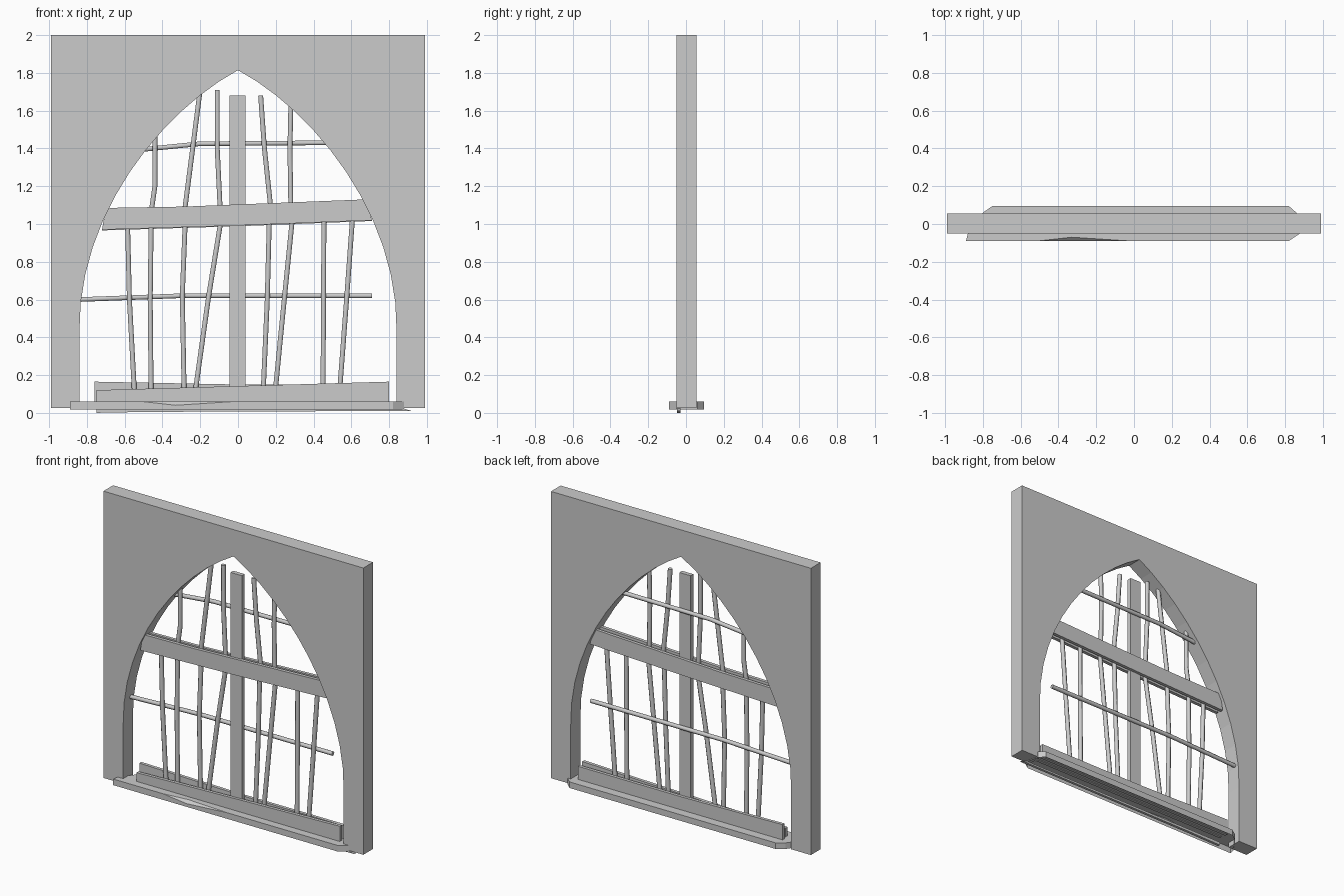
import bpy, bmesh
from mathutils import Vector
from mathutils.geometry import interpolate_bezier

if "Cube" in bpy.data.objects:
    bpy.data.objects.remove(bpy.data.objects["Cube"])


def finish(name, bm):
    bmesh.ops.recalc_face_normals(bm, faces=bm.faces)
    mesh = bpy.data.meshes.new(name)
    bm.to_mesh(mesh)
    bm.free()
    ob = bpy.data.objects.new(name, mesh)
    bpy.context.collection.objects.link(ob)
    return ob


def plate(name, outline, y0, y1):
    """Extrude an x-z outline from y0 to y1."""
    bm = bmesh.new()
    face = bm.faces.new([bm.verts.new((x, y0, z)) for x, z in outline])
    ext = bmesh.ops.extrude_face_region(bm, geom=[face], use_keep_orig=True)
    verts = [g for g in ext["geom"] if isinstance(g, bmesh.types.BMVert)]
    bmesh.ops.translate(bm, verts=verts, vec=(0, y1 - y0, 0))
    return finish(name, bm)


def bar(name, path, y, r=0.015):
    """Bent six-sided iron bar along x-z points."""
    cu = bpy.data.curves.new(name, "CURVE")
    cu.dimensions = "3D"
    cu.bevel_depth = r
    cu.bevel_resolution = 1
    cu.use_fill_caps = True
    sp = cu.splines.new("POLY")
    sp.points.add(len(path) - 1)
    for p, (x, z) in zip(sp.points, path):
        p.co = (x, y, z, 1)
    ob = bpy.data.objects.new(name, cu)
    bpy.context.collection.objects.link(ob)


# Wall with pointed arch opening
arc = interpolate_bezier(Vector((0.84, 0.43)), Vector((0.85, 1.05)),
                         Vector((0.40, 1.60)), Vector((0, 1.815)), 13)
right = [(0.84, 0.025)] + [(p.x, p.y) for p in arc]
left = [(-x, z) for x, z in reversed(right[:-1])]
plate("arch_wall", right + left + [(-0.99, 0.025), (-0.99, 2), (0.99, 2), (0.99, 0.025)],
      -0.05, 0.055)

# Centre post
plate("centre_post", [(-0.045, 0.08), (0.04, 0.08), (0.04, 1.68), (-0.045, 1.68)], -0.016, 0.014)

# Crossbeam boards, front and back, sandwiching the bars
beam = [(-0.72, 0.97), (0, 0.992), (0.71, 1.02), (0.67, 1.13), (-0.29, 1.092), (-0.70, 1.085)]
plate("crossbeam_front", beam, -0.035, -0.012)
plate("crossbeam_back", [(x, z - 0.004) for x, z in beam], 0.012, 0.034)

# Bottom rail boards
plate("bottom_rail_front", [(-0.75, 0.055), (0.80, 0.055), (0.80, 0.165), (-0.75, 0.12)],
      -0.035, -0.013)
plate("bottom_rail_back", [(-0.76, 0.055), (0.80, 0.055), (0.80, 0.15), (0, 0.15), (-0.76, 0.165)],
      0.012, 0.034)

# Sill: open-bottomed slab with a chipped front edge
bm = bmesh.new()
top_pts = [(-0.89, -0.09), (-0.51, -0.09), (-0.33, -0.07), (-0.02, -0.09), (0.82, -0.09),
           (0.88, -0.05), (0.86, 0.06), (0.82, 0.095), (-0.75, 0.095), (-0.80, 0.06), (-0.88, -0.05)]
top = [bm.verts.new((x, y, 0.06)) for x, y in top_pts]
bm.faces.new(top)
chip = bm.verts.new((-0.33, -0.09, 0.04))
bm.faces.new((top[1], chip, top[3], top[2]))
rim = [top[0], top[4]] + top[5:]
low = [bm.verts.new((v.co.x, v.co.y, 0.018)) for v in rim]
bm.faces.new((low[0], low[1], top[4], top[3], chip, top[1], top[0]))
for i in range(1, len(rim)):
    j = (i + 1) % len(rim)
    bm.faces.new((low[i], low[j], rim[j], rim[i]))
finish("sill", bm)

# Rough footing strip under the sill
plate("sill_footing", [(-0.75, 0.0), (-0.48, 0.005), (0.84, 0.01), (0.92, 0.01),
                       (0.88, 0.022), (-0.75, 0.022)], -0.048, -0.03)

# Bent upright bars
lower = [
    [(-0.585, 1.0), (-0.575, 0.6), (-0.548, 0.10)],
    [(-0.46, 1.0), (-0.465, 0.6), (-0.46, 0.10)],
    [(-0.28, 1.0), (-0.295, 0.62), (-0.285, 0.10)],
    [(-0.09, 1.02), (-0.155, 0.62), (-0.228, 0.10)],
    [(0.166, 1.03), (0.155, 0.6), (0.133, 0.10)],
    [(0.288, 1.03), (0.24, 0.55), (0.196, 0.10)],
    [(0.455, 1.04), (0.453, 0.6), (0.45, 0.10)],
    [(0.607, 1.04), (0.575, 0.6), (0.537, 0.10)],
]
upper = [
    [(-0.46, 1.06), (-0.44, 1.2), (-0.44, 1.47)],
    [(-0.284, 1.06), (-0.24, 1.4), (-0.203, 1.69)],
    [(-0.094, 1.07), (-0.11, 1.4), (-0.11, 1.71)],
    [(0.174, 1.08), (0.14, 1.4), (0.12, 1.68)],
    [(0.28, 1.08), (0.275, 1.4), (0.28, 1.63)],
]
for i, p in enumerate(lower):
    bar(f"lower_bar_{i + 1}", p, 0)
for i, p in enumerate(upper):
    bar(f"upper_bar_{i + 1}", p, 0)

# Horizontal bars
bar("lower_horizontal_bar", [(-0.84, 0.60), (-0.3, 0.62), (0.71, 0.62)], 0.02, 0.014)
bar("upper_horizontal_bar", [(-0.50, 1.395), (-0.2, 1.425), (0.47, 1.43)], 0.02, 0.014)
